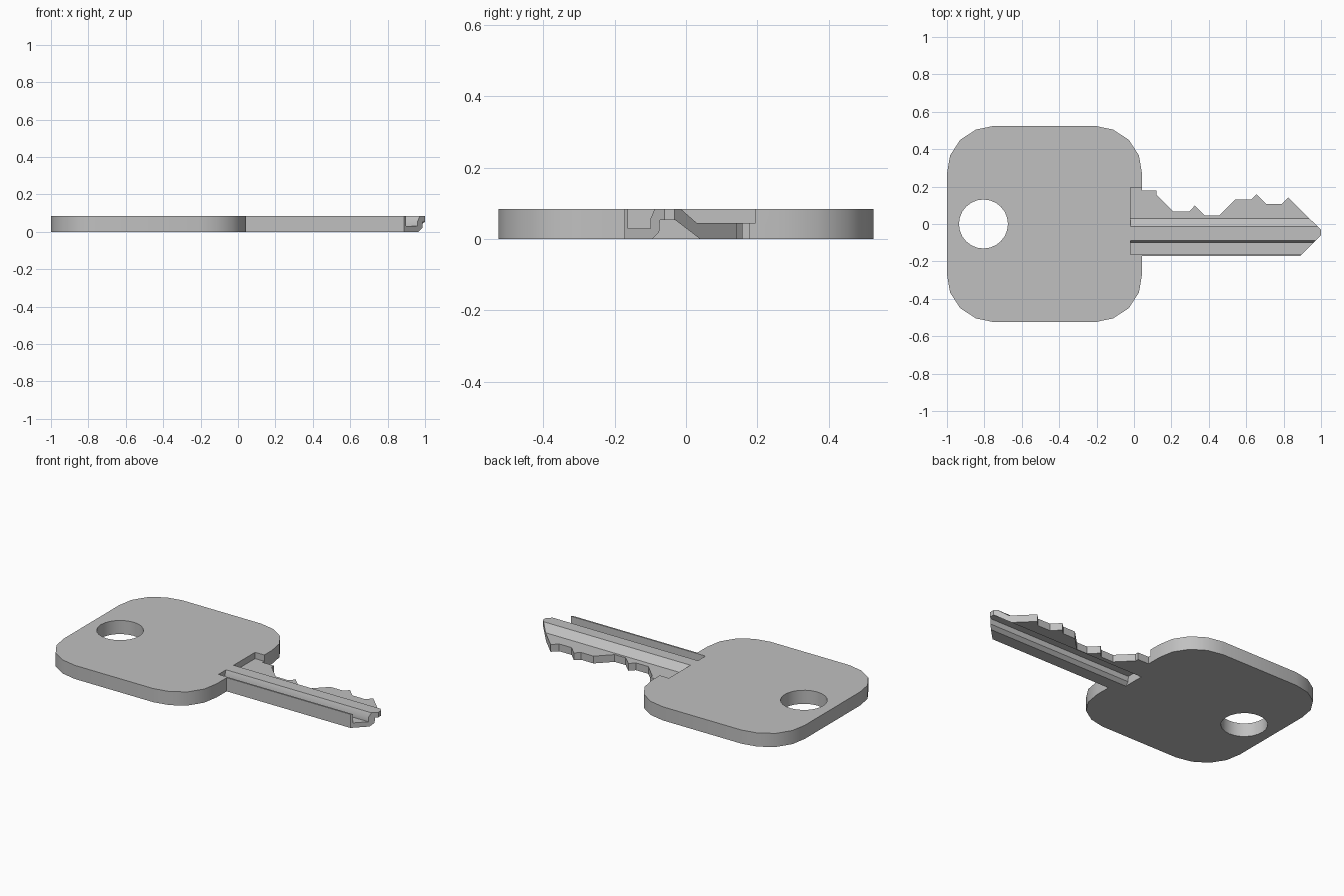
import bpy, bmesh, math

THICK = 0.084
BOW_X = -0.4785
BLADE_START = -0.02

if "Cube" in bpy.data.objects:
    bpy.data.objects.remove(bpy.data.objects["Cube"], do_unlink=True)

steel = bpy.data.materials.new("grey steel")
steel.use_nodes = True
GREY = (0.53, 0.53, 0.53, 1)
steel.diffuse_color = GREY
steel.node_tree.nodes["Principled BSDF"].inputs["Base Color"].default_value = GREY


def prism(name, points, place, depth):
    """Extrude a closed outline; place maps its 2D points to 3D."""
    bm = bmesh.new()
    face = bm.faces.new([bm.verts.new(place(a, b)) for a, b in points])
    new = bmesh.ops.extrude_face_region(bm, geom=[face])["geom"]
    bmesh.ops.translate(bm, vec=depth, verts=[v for v in new if isinstance(v, bmesh.types.BMVert)])
    bmesh.ops.recalc_face_normals(bm, faces=bm.faces)
    mesh = bpy.data.meshes.new(name)
    bm.to_mesh(mesh)
    bm.free()
    mesh.materials.append(steel)
    obj = bpy.data.objects.new(name, mesh)
    bpy.context.collection.objects.link(obj)
    return obj


def cut(body, cutter):
    mod = body.modifiers.new(cutter.name, 'BOOLEAN')
    mod.operation = 'DIFFERENCE'
    mod.solver = 'EXACT'
    mod.object = cutter
    cutter.hide_render = True
    bpy.context.view_layer.objects.active = body
    bpy.ops.object.modifier_apply(modifier=mod.name)
    bpy.data.objects.remove(cutter, do_unlink=True)


# Bow: one rounded corner mirrored into all four quadrants
corner = [(0.5215, 0.27), (0.505, 0.366), (0.451, 0.45), (0.366, 0.505), (0.268, 0.525)]
outline = []
for sx, sy in ((1, 1), (-1, 1), (-1, -1), (1, -1)):
    quarter = corner if sx == sy else corner[::-1]
    outline += [(BOW_X + sx * x, sy * y) for x, y in quarter]

# Blade: straight back, pointed tip, then the bitting cuts back to the bow
outline += [(0.043, -0.172), (0.888, -0.172), (1.0, -0.06), (1.0, -0.032),
            (0.825, 0.142), (0.79, 0.108), (0.705, 0.108), (0.655, 0.158),
            (0.625, 0.13), (0.54, 0.13), (0.455, 0.045), (0.38, 0.045),
            (0.325, 0.098), (0.295, 0.067), (0.21, 0.067), (0.12, 0.157),
            (0.12, 0.178), (0.043, 0.178)]
key = prism("key_bow_and_blade", outline, lambda x, y: (x, y, 0), (0, 0, THICK))

# Key ring hole
ring = [(-0.805 + 0.131 * math.cos(i * math.tau / 24), 0.131 * math.sin(i * math.tau / 24))
        for i in range(24)]
cut(key, prism("ring_hole", ring, lambda x, y: (x, y, -0.1), (0, 0, 0.3)))

# Lengthwise cuts: thinned toothed edge, upper slot, lower groove
profiles = {
    "toothed_edge_step": [(-0.033, 0.1), (-0.0145, THICK), (0.03, 0.045), (0.195, 0.045), (0.195, 0.1)],
    "upper_slot": [(-0.162, 0.1), (-0.162, 0.03), (-0.1, 0.03), (-0.1, 0.055),
                   (-0.088, THICK), (-0.0815, 0.1)],
    "lower_groove": [(-0.115, -0.02), (-0.075, 0.02), (-0.073, 0.053), (-0.03, 0.053), (0.066, -0.02)],
}
for name, points in profiles.items():
    cut(key, prism(name, points, lambda y, z: (BLADE_START, y, z), (1.2, 0, 0)))

# Soft bow corners, crisp edges elsewhere
bpy.ops.object.select_all(action='DESELECT')
key.select_set(True)
bpy.context.view_layer.objects.active = key
bpy.ops.object.shade_smooth_by_angle(angle=math.radians(30))
